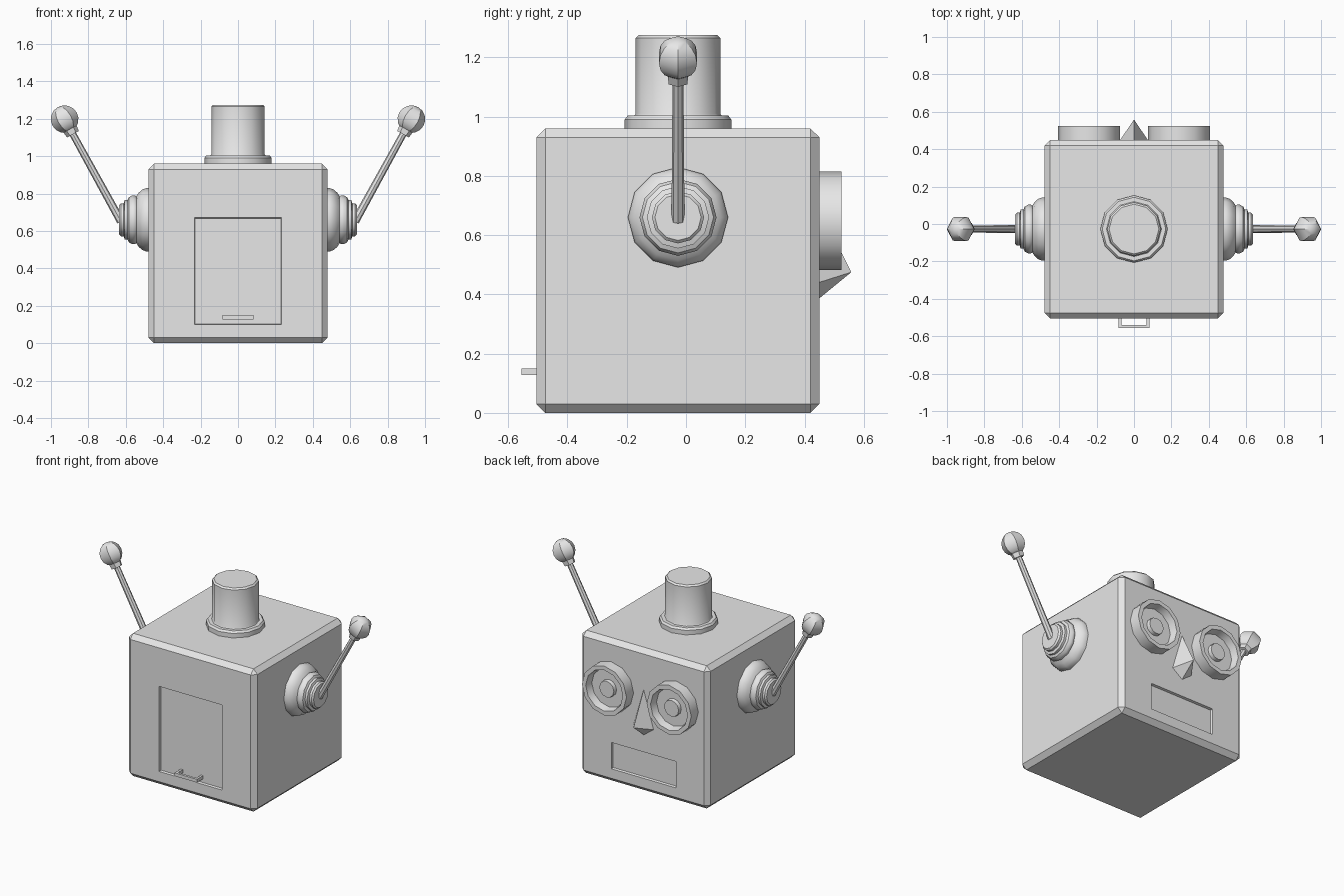
import bpy, bmesh, math
from mathutils import Vector, Matrix

old = bpy.data.objects.get("Cube")
if old:
    bpy.data.objects.remove(old, do_unlink=True)

grey = bpy.data.materials.new("plain grey")
grey.use_nodes = True
grey.diffuse_color = (0.8, 0.8, 0.8, 1)
grey.node_tree.nodes["Principled BSDF"].inputs["Base Color"].default_value = (0.8, 0.8, 0.8, 1)

MID_Y = -0.027


def finish(name, bm, smooth=False):
    bmesh.ops.recalc_face_normals(bm, faces=bm.faces)
    mesh = bpy.data.meshes.new(name)
    for f in bm.faces:
        f.smooth = smooth
    bm.to_mesh(mesh)
    bm.free()
    if smooth:
        mesh.set_sharp_from_angle(angle=math.radians(35))
    mesh.materials.append(grey)
    ob = bpy.data.objects.new(name, mesh)
    bpy.context.collection.objects.link(ob)
    return ob


def add_box(bm, lo, hi):
    lo, hi = Vector(lo), Vector(hi)
    m = Matrix.Translation((lo + hi) / 2) @ Matrix.Diagonal((*(hi - lo), 1))
    return bmesh.ops.create_cube(bm, size=1, matrix=m)["verts"]


def lathe(name, profile, sides, origin, axis):
    """Turn (radius, height) points around an axis starting at origin."""
    bm = bmesh.new()
    vs = [bm.verts.new((0, r, h)) for r, h in profile]
    es = [bm.edges.new(pair) for pair in zip(vs, vs[1:])]
    bmesh.ops.spin(bm, geom=vs + es, cent=(0, 0, 0), axis=(0, 0, 1),
                   angle=2 * math.pi, steps=sides, use_duplicate=False)
    bmesh.ops.remove_doubles(bm, verts=bm.verts, dist=1e-4)
    rot = Vector(axis).to_track_quat('Z', 'Y').to_matrix().to_4x4()
    bm.transform(Matrix.Translation(origin) @ rot)
    return finish(name, bm, True)


# Head block with chamfered edges
bm = bmesh.new()
add_box(bm, (-0.478, -0.505, 0), (0.478, 0.45, 0.96))
bmesh.ops.bevel(bm, geom=bm.edges[:], offset=0.03, segments=1, affect='EDGES')
head = finish("head", bm)


# Shallow recesses with sloping rims: rear mouth and front hatch
def recess(name, half_width, z0, z1, face_y, outward, depth=0.015):
    bm = bmesh.new()
    ys = sorted((face_y - outward * depth, face_y + outward * depth))
    verts = add_box(bm, (-half_width, ys[0], z0), (half_width, ys[1], z1))
    mid = (z0 + z1) / 2
    for v in verts:
        if (v.co.y - face_y) * outward < 0:
            v.co.x -= math.copysign(0.008, v.co.x)
            v.co.z -= math.copysign(0.008, v.co.z - mid)
    cutter = finish(name, bm)
    cutter.hide_render = True
    mod = head.modifiers.new(name, 'BOOLEAN')
    mod.operation = 'DIFFERENCE'
    mod.solver = 'EXACT'
    mod.object = cutter
    bpy.context.view_layer.objects.active = head
    bpy.ops.object.modifier_apply(modifier=mod.name)
    bpy.data.objects.remove(cutter, do_unlink=True)


recess("mouth_cutter", 0.245, 0.09, 0.275, 0.45, 1)
recess("hatch_cutter", 0.237, 0.095, 0.675, -0.505, -1)

# Hatch handle: two posts and a bar
bm = bmesh.new()
for x in (-0.083, 0.068):
    add_box(bm, (x, -0.54, 0.128), (x + 0.015, -0.485, 0.15))
add_box(bm, (-0.083, -0.556, 0.128), (0.083, -0.54, 0.15))
finish("hatch_handle", bm)

# Top hat: brim and crown
lathe("hat", [(0, 0.95), (0.18, 0.95), (0.18, 0.99), (0.17, 1.003), (0.147, 1.003),
              (0.143, 1.01), (0.143, 1.265), (0.133, 1.275), (0, 1.275)],
      12, (0, MID_Y, 0), (0, 0, 1))

# Nose: four-sided pyramid on a kite-shaped base
bm = bmesh.new()
tip = bm.verts.new((0, 0.558, 0.475))
base = [bm.verts.new((x, 0.448, z)) for x, z in
        ((0, 0.695), (0.075, 0.44), (0, 0.385), (-0.075, 0.44))]
bm.faces.new(base)
for a, b in zip(base, base[1:] + base[:1]):
    bm.faces.new((a, b, tip))
finish("nose", bm)

for side, label in ((1, "left"), (-1, "right")):
    # Eye: cup with a raised pupil
    lathe(label + "_eye", [(0, 0), (0.166, 0), (0.166, 0.08), (0.138, 0.08), (0.128, 0.03),
                           (0.057, 0.03), (0.054, 0.055), (0, 0.055)],
          12, (side * 0.241, 0.445, 0.648), (0, 1, 0))

    # Ear: stepped dome
    lathe(label + "_ear", [(0, -0.01), (0.169, -0.01), (0.169, 0.015), (0.162, 0.035),
                           (0.145, 0.055), (0.125, 0.068), (0.13, 0.075), (0.13, 0.09),
                           (0.12, 0.108), (0.105, 0.115), (0.105, 0.13), (0.088, 0.135),
                           (0.088, 0.15), (0.078, 0.16), (0, 0.16)],
          12, (side * 0.476, MID_Y, 0.66), (side, 0, 0))

    # Antenna: rod, collar and faceted ball
    foot = Vector((side * 0.625, MID_Y, 0.65))
    ball = Vector((side * 0.927, MID_Y, 1.198))
    up = (ball - foot).normalized()
    length = (ball - foot).length
    lathe(label + "_antenna_rod", [(0, 0), (0.022, 0), (0.018, length), (0, length)],
          8, foot, up)
    lathe(label + "_antenna_collar", [(0, -0.092), (0.036, -0.092), (0.04, -0.06), (0, -0.06)],
          6, ball, up)
    arc = [math.pi * i / 8 for i in range(9)]
    lathe(label + "_antenna_ball",
          [(0.074 * math.sin(a), -0.074 * math.cos(a)) for a in arc], 6, ball, up)
